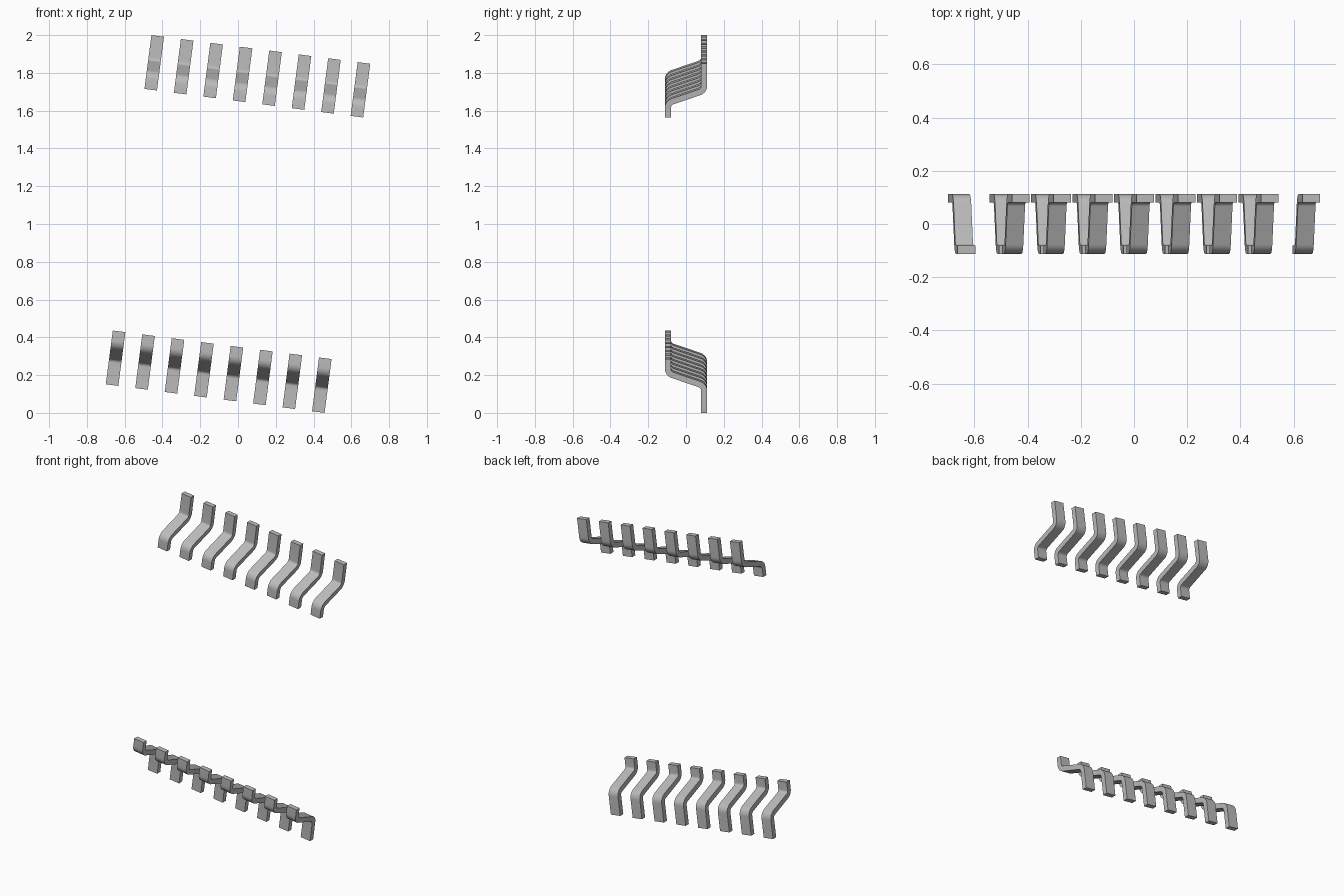
import bpy, bmesh
from math import radians, pi, sin, cos, tan

cube = bpy.data.objects.get("Cube")
if cube:
    bpy.data.objects.remove(cube)

TILT = radians(7.45)
PITCH, WIDTH, THICK = 0.1573, 0.067, 0.032
COUNT, INNER_END, LENGTH = 8, 0.645, 0.287
SIDE, SLOPE, BEND_R, STEPS = 0.096, radians(19), 0.036, 8

# Plain metal colour
metal = bpy.data.materials.new("pale grey metal")
metal.use_nodes = True
colour = (0.5, 0.5, 0.5, 1)
metal.diffuse_color = colour
metal.node_tree.nodes["Principled BSDF"].inputs["Base Color"].default_value = colour


def bent_profile():
    """Strip outline in (y, z): short leg, slope and long leg with round bends."""
    mid = 0.11
    rise = SIDE * tan(SLOPE)
    turn = pi / 2 - SLOPE
    cut = BEND_R * tan(turn / 2)
    path = [(-SIDE, 0, pi / 2)]
    for i in range(STEPS + 1):                      # bend out of the short leg
        a = pi - turn * i / STEPS
        path.append((-SIDE + BEND_R + BEND_R * cos(a),
                     mid - rise - cut + BEND_R * sin(a), a - pi / 2))
    for i in range(STEPS + 1):                      # bend into the long leg
        a = -turn + turn * i / STEPS
        path.append((SIDE - BEND_R + BEND_R * cos(a),
                     mid + rise + cut + BEND_R * sin(a), a + pi / 2))
    path.append((SIDE, LENGTH, pi / 2))
    h = THICK / 2
    left = [(y - h * sin(a), z + h * cos(a)) for y, z, a in path]
    right = [(y + h * sin(a), z - h * cos(a)) for y, z, a in path]
    return left, right


# One bent lead, built as a closed strip
bm = bmesh.new()
left, right = bent_profile()
rings = []
for (ly, lz), (ry, rz) in zip(left, right):
    corners = [(-1, ly, lz), (1, ly, lz), (1, ry, rz), (-1, ry, rz)]
    rings.append([bm.verts.new((s * WIDTH / 2, y, z)) for s, y, z in corners])
for a, b in zip(rings, rings[1:]):
    for k in range(4):
        n = (k + 1) % 4
        bm.faces.new((a[k], a[n], b[n], b[k]))
bm.faces.new(rings[0])
bm.faces.new(rings[-1])
bmesh.ops.recalc_face_normals(bm, faces=bm.faces)
mesh = bpy.data.meshes.new("bent_lead")
bm.to_mesh(mesh)
bm.free()
mesh.materials.append(metal)

# Two opposite rows; the lower one is the upper turned half way round
leads = []
for row, angle in (("upper", TILT), ("lower", TILT + pi)):
    for i in range(COUNT):
        u = (i - (COUNT - 1) / 2) * PITCH
        lead = bpy.data.objects.new(f"{row}_lead_{i + 1}", mesh)
        lead.location = (u * cos(angle) + INNER_END * sin(angle), 0,
                         1 - u * sin(angle) + INNER_END * cos(angle))
        lead.rotation_euler = (0, angle, 0)
        bpy.context.collection.objects.link(lead)
        leads.append(lead)

# Smooth bends, sharp edges
bpy.ops.object.select_all(action='DESELECT')
leads[0].select_set(True)
bpy.context.view_layer.objects.active = leads[0]
bpy.ops.object.shade_smooth_by_angle(angle=radians(30))
